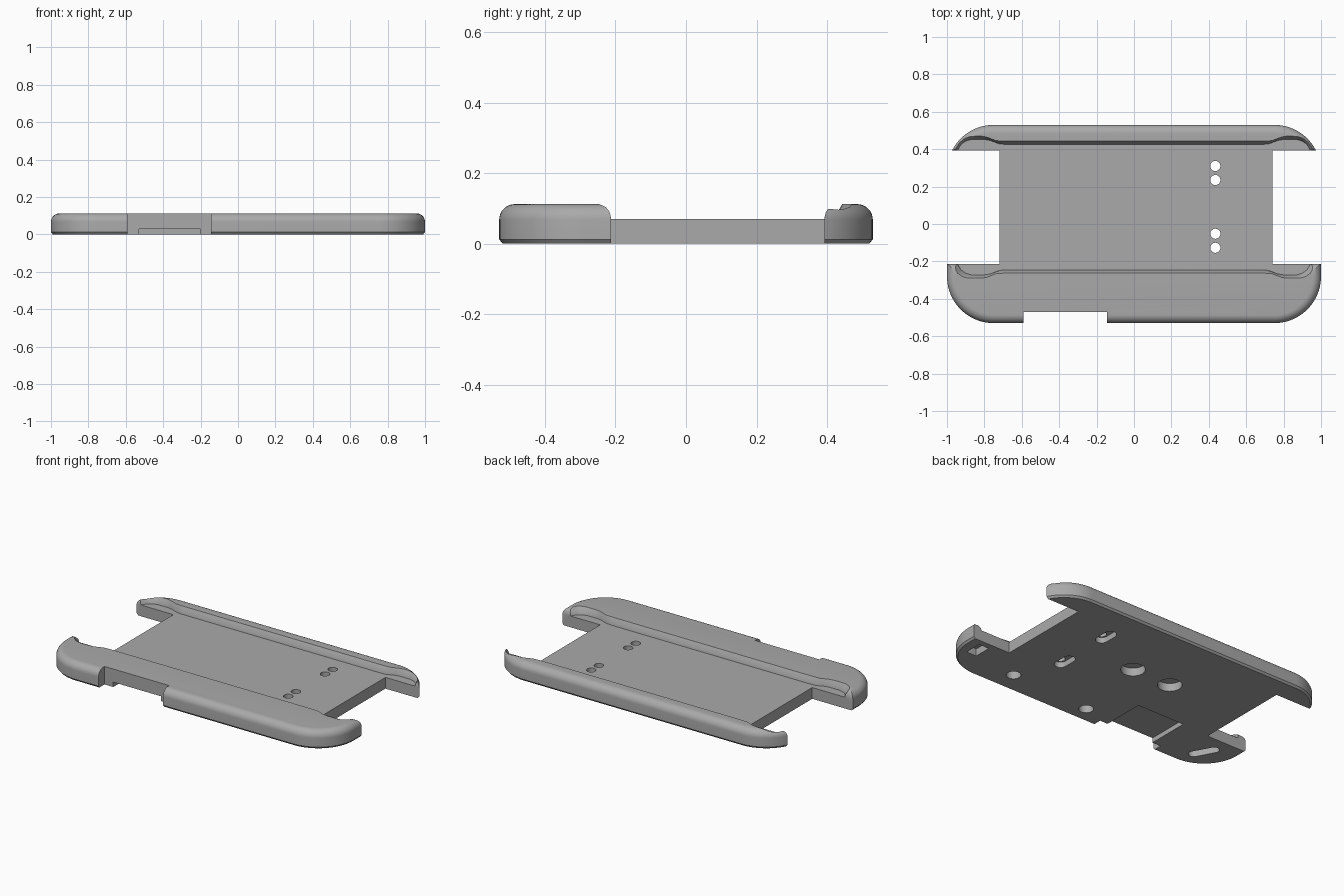
import bpy, bmesh, math
from mathutils import Matrix

if "Cube" in bpy.data.objects:
    bpy.data.objects.remove(bpy.data.objects["Cube"], do_unlink=True)

grey = bpy.data.materials.new("mid grey plastic")
grey.use_nodes = True
COLOUR = (0.4, 0.4, 0.4, 1)
grey.diffuse_color = COLOUR
grey.node_tree.nodes["Principled BSDF"].inputs["Base Color"].default_value = COLOUR


def loft(name, rings):
    """Solid skinned through matching closed rings, capped at both ends."""
    bm = bmesh.new()
    loops = [[bm.verts.new(p) for p in ring] for ring in rings]
    n = len(loops[0])
    for a, b in zip(loops, loops[1:]):
        for i in range(n):
            j = (i + 1) % n
            bm.faces.new((a[i], a[j], b[j], b[i]))
    bm.faces.new(loops[0])
    bm.faces.new(loops[-1])
    bmesh.ops.recalc_face_normals(bm, faces=bm.faces)
    mesh = bpy.data.meshes.new(name)
    bm.to_mesh(mesh)
    bm.free()
    mesh.materials.append(grey)
    obj = bpy.data.objects.new(name, mesh)
    bpy.context.collection.objects.link(obj)
    return obj


def prism(name, outline, z0, z1):
    return loft(name, [[(x, y, z) for x, y in outline] for z in (z0, z1)])


def box(name, x0, x1, y0, y1, z0, z1):
    return prism(name, [(x0, y0), (x1, y0), (x1, y1), (x0, y1)], z0, z1)


def capsule(a, b, r, steps=16):
    """Stadium outline around the segment a-b; a circle when a equals b."""
    lean = math.atan2(b[1] - a[1], b[0] - a[0])
    pts = []
    for centre, start in ((b, lean - math.pi / 2), (a, lean + math.pi / 2)):
        for i in range(steps):
            t = start + math.pi * (i + (0.5 if a == b else 0)) / (steps if a == b else steps - 1)
            pts.append((centre[0] + r * math.cos(t), centre[1] + r * math.sin(t)))
    return pts


def rounded_rect(hx, hy, r, z, steps=20):
    pts = []
    for k, (sx, sy) in enumerate(((1, 1), (-1, 1), (-1, -1), (1, -1))):
        for i in range(steps + 1):
            t = math.pi / 2 * (k + i / steps)
            pts.append((sx * (hx - r) + r * math.cos(t), sy * (hy - r) + r * math.sin(t), z))
    return pts


def cut(obj, cutter):
    mod = obj.modifiers.new("cut", "BOOLEAN")
    mod.operation = "DIFFERENCE"
    mod.solver = "EXACT"
    mod.object = cutter
    bpy.context.view_layer.objects.active = obj
    bpy.ops.object.modifier_apply(modifier=mod.name)
    bpy.data.objects.remove(cutter, do_unlink=True)


# Tray body: small chamfer below, round shoulder above
H, R = 0.112, 0.045
profile = [(0.01, 0), (0, 0.012)]
for i in range(9):
    t = math.pi / 2 * i / 8
    profile.append((R * (1 - math.cos(t)), H - R + R * math.sin(t)))
tray = loft("tray", [rounded_rect(1 - d, 0.53 - d, 0.25 - d, z) for d, z in profile])

# Pocket with relieved corners and a flared lip
quarter = [(0.68, 0.335), (0.72, 0.338), (0.77, 0.357), (0.80, 0.362), (0.87, 0.362),
           (0.90, 0.353), (0.925, 0.335), (0.945, 0.30), (0.95, 0.2)]
FLOOR, MID_Y = 0.07, 0.09


def pocket_ring(grow, z):
    ring = []
    for sx, sy in ((1, 1), (1, -1), (-1, -1), (-1, 1)):
        side = [(sx * (x + grow), MID_Y + sy * (y + grow), z) for x, y in quarter]
        ring += side if sx == sy else side[::-1]
    return ring


cut(tray, loft("pocket", [pocket_ring(g, z) for g, z in
                          ((0, FLOOR), (0.004, 0.088), (0.018, H), (0.018, 0.2))]))

# Open sides, flaring out at the top so the rail ends are rounded
flare = [(0, -0.1), (0, 0.075), (0.004, 0.09), (0.014, 0.103), (0.035, H + 0.001), (0.035, 0.2)]
for x0, x1 in ((0.74, 1.2), (-1.2, -0.72)):
    rings = [[(x0, -0.213 - g, z), (x1, -0.213 - g, z), (x1, 0.393 + g, z), (x0, 0.393 + g, z)]
             for g, z in flare]
    cut(tray, loft("side_opening", rings))

# Front notch and the shallow recess under it
cut(tray, box("front_notch", -0.59, -0.145, -0.7, -0.47, -0.1, 0.3))
cut(tray, box("under_recess", -0.53, -0.2, -0.6, -0.2, -0.1, 0.03))

# Paired through holes, each pair sharing a slot underneath
for y0, y1 in ((0.235, 0.31), (-0.127, -0.052)):
    for y in (y0, y1):
        cut(tray, prism("through_hole", capsule((0.435, y), (0.435, y), 0.027), -0.1, 0.3))
    cut(tray, prism("under_slot", capsule((0.435, y0), (0.435, y1), 0.036), -0.1, 0.035))

# Blind round holes underneath
for x, y, r in ((0.083, 0.09, 0.07), (-0.187, 0.09, 0.07), (0.56, -0.39, 0.042), (0, -0.42, 0.042)):
    cut(tray, prism("blind_hole", capsule((x, y), (x, y), r), -0.1, 0.05))

# Corner slots underneath
cut(tray, prism("corner_slot", capsule((-0.79, -0.42), (-0.85, -0.31), 0.03), -0.1, 0.045))
cut(tray, prism("corner_window", [(0.86, -0.25), (0.93, -0.25), (0.93, -0.36), (0.86, -0.36)], -0.1, 0.045))

# Smooth the rounded shoulders, keep edges sharp
bpy.ops.object.select_all(action="DESELECT")
tray.select_set(True)
bpy.context.view_layer.objects.active = tray
bpy.ops.object.shade_smooth_by_angle(angle=math.radians(30))
